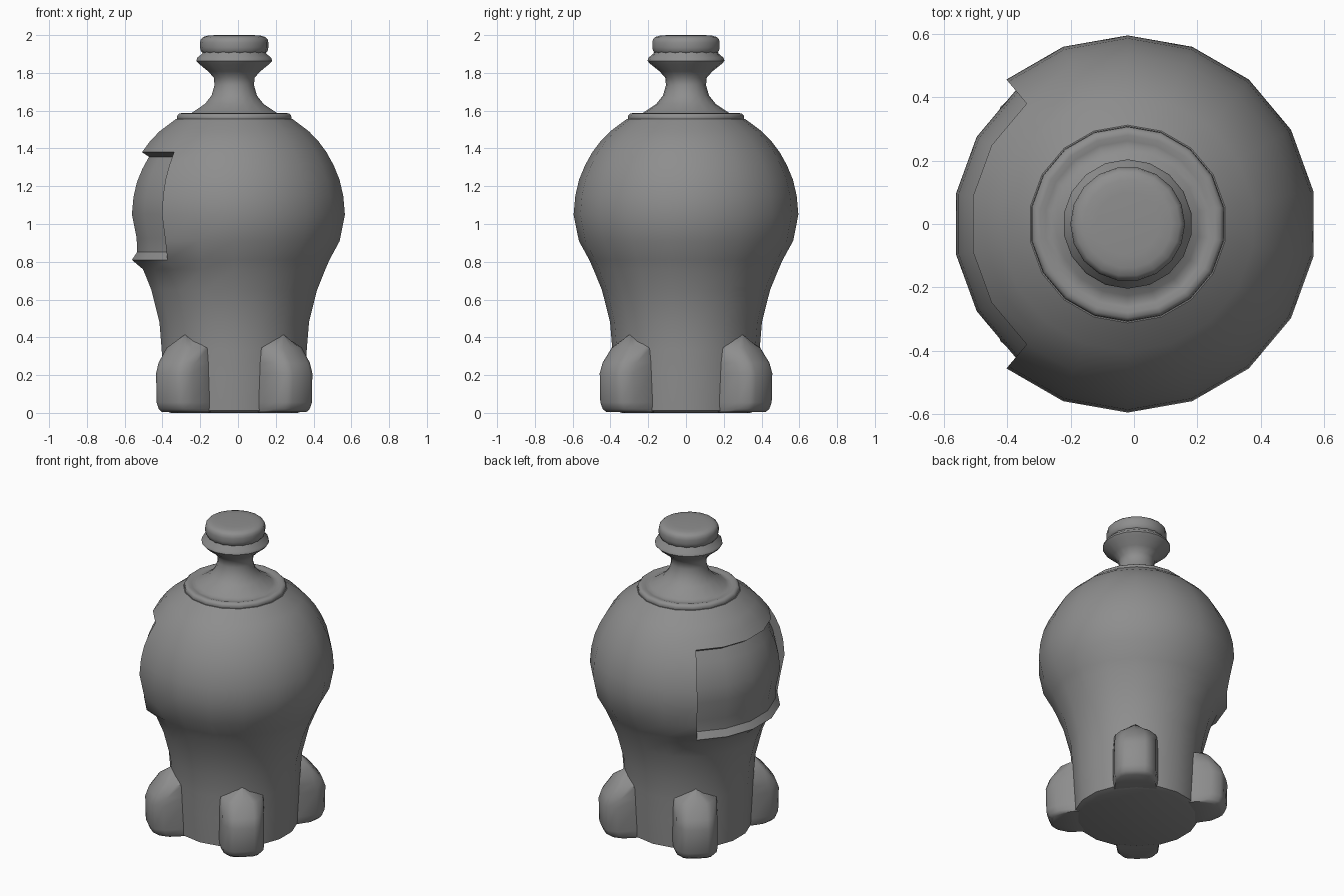
import bpy, bmesh, math
from mathutils import Vector

if "Cube" in bpy.data.objects:
    bpy.data.objects.remove(bpy.data.objects["Cube"])

CX = -0.02          # axis of the bottle
SIDES = 18
grey = bpy.data.materials.new("grey")
grey.diffuse_color = (0.27, 0.27, 0.27, 1)
grey.use_nodes = True
grey.node_tree.nodes["Principled BSDF"].inputs["Base Color"].default_value = grey.diffuse_color


def finish(name, bm, angle=35):
    bmesh.ops.recalc_face_normals(bm, faces=bm.faces)
    me = bpy.data.meshes.new(name)
    bm.to_mesh(me)
    bm.free()
    ob = bpy.data.objects.new(name, me)
    ob.location.x = CX
    me.materials.append(grey)
    bpy.context.collection.objects.link(ob)
    bpy.ops.object.select_all(action='DESELECT')
    ob.select_set(True)
    bpy.context.view_layer.objects.active = ob
    bpy.ops.object.shade_smooth_by_angle(angle=math.radians(angle))
    return ob


def loft(rings):
    bm = bmesh.new()
    rows = [[bm.verts.new(p) for p in ring] for ring in rings]
    n = len(rows[0])
    for a, b in zip(rows, rows[1:]):
        for i in range(n):
            j = (i + 1) % n
            bm.faces.new((a[i], a[j], b[j], b[i]))
    bm.faces.new(rows[0][::-1])
    bm.faces.new(rows[-1])
    bmesh.ops.recalc_face_normals(bm, faces=bm.faces)
    return bm


def lathe(profile, start=90):
    angles = [math.radians(start + 360 * i / SIDES) for i in range(SIDES)]
    return loft([[(r * math.cos(a), r * math.sin(a), z) for a in angles]
                 for r, z in profile])


def key(co):
    return tuple(round(k, 4) for k in co)


def set_radius(v, r):
    s = r / math.hypot(v.co.x, v.co.y)
    v.co.x *= s
    v.co.y *= s


# body: round belly on a narrower base, with a sunken label panel on the -x side
body = lathe([(.34, 0), (.375, .012), (.385, .2), (.39, .335), (.402, .48),
              (.445, .65), (.49, .76), (.512, .81), (.567, .91), (.595, 1.05),
              (.586, 1.15), (.566, 1.235), (.535, 1.31), (.496, 1.38),
              (.451, 1.44), (.402, 1.49), (.312, 1.557)])
panel = [f for f in body.faces
         if len(f.verts) == 4 and .81 < f.calc_center_median().z < 1.38
         and abs(math.atan2(f.calc_center_median().y, -f.calc_center_median().x))
         < math.radians(49)]
panel_verts = {v for f in panel for v in f.verts}
body.normal_update()
inward = {key(v.co): v.normal * -.045 for v in panel_verts}
lip = [v for v in panel_verts if abs(v.co.z - .81) < .001]
ext = bmesh.ops.extrude_face_region(body, geom=panel)["geom"]
for v in [g for g in ext if isinstance(g, bmesh.types.BMVert)]:
    v.co += inward[key(v.co)]
    if v.co.z < .85:                     # sloping sill
        v.co.z = .852
        set_radius(v, .522)
for v in lip:                            # proud lower lip
    set_radius(v, .55)
old = [f for f in panel if f.is_valid]
if old:
    bmesh.ops.delete(body, geom=old, context='FACES')
finish("body", body)

# raised shoulder ring, shallow dish, flared neck and flange in one turned piece
finish("neck", lathe([(.3, 1.545), (.308, 1.558), (.306, 1.575), (.296, 1.585),
                      (.28, 1.587), (.262, 1.582), (.245, 1.581), (.226, 1.59),
                      (.157, 1.636), (.122, 1.68), (.106, 1.735), (.11, 1.775),
                      (.14, 1.808), (.19, 1.848), (.204, 1.864), (.199, 1.88),
                      (.172, 1.902), (.166, 1.925)]), 50)

# rounded cap
finish("cap", lathe([(.164, 1.9), (.177, 1.917), (.181, 1.935), (.181, 1.96), (.177, 1.978),
                     (.165, 1.99), (.14, 1.997), (.1, 2.0)], 100), 60)

# four feet, each a loft of rounded outlines: (height, outer reach, width scale)
LAYERS = [(.005, .505, .93), (.02, .526, .97), (.055, .541, 1), (.21, .545, 1),
          (.265, .525, 1), (.345, .463, .97), (.413, .4, .06)]
for side, sx in (("right", 1), ("left", -1)):
    for end, sy in (("back", 1), ("front", -1)):
        ang = math.atan2(sy * math.sin(math.radians(49)), sx * math.cos(math.radians(49)))
        out = Vector((math.cos(ang), math.sin(ang), 0))
        tan = Vector((-out.y, out.x, 0))
        rings = []
        for z, d, s in LAYERS:
            half = [(.28, .134), (.36, .134), (d - .07, .124), (d - .018, .09), (d - .003, .06)]
            pts = [(r, -w) for r, w in half] + [(d, 0)] + [(r, w) for r, w in half[::-1]]
            rings.append([out * r + tan * w * s + Vector((0, 0, z)) for r, w in pts])
        finish(f"{end}_{side}_foot", loft(rings), 50)
